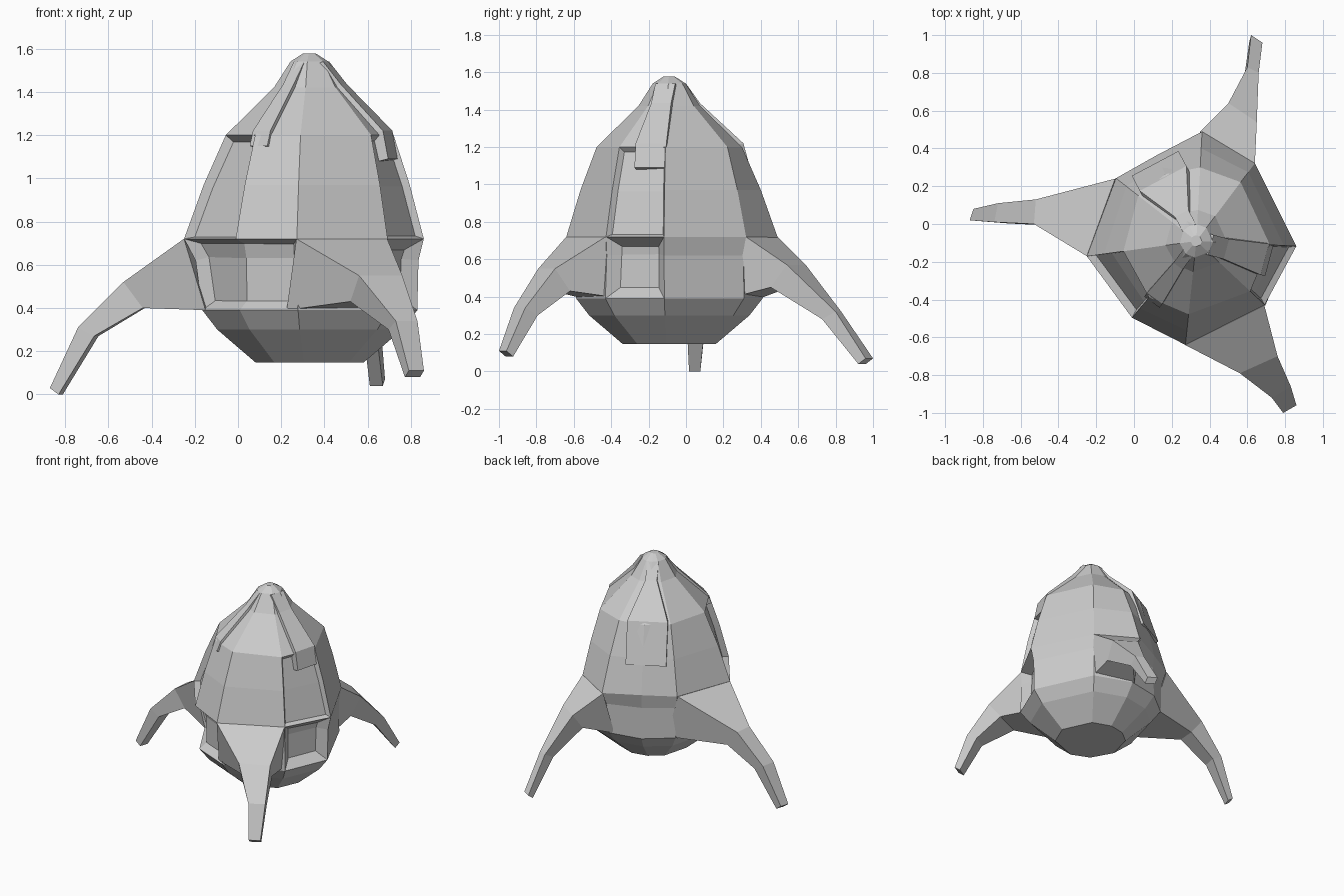
import bpy, bmesh, math
from mathutils import Vector

if "Cube" in bpy.data.objects:
    bpy.data.objects.remove(bpy.data.objects["Cube"])

CX, CY = 0.33, -0.09          # body axis
ANG = [188, 230, 264, 317, 357, 413, 447, 475, 502]
FLARE = [.585, .53, .553, .495, .53, .515, .58, .50, .54]   # radius at the hip ring
# radius, height, how far the ring follows the uneven hip outline
RINGS = [(.25, .147, 0), (.43, .30, 0), (.50, .39, 0), (.51, .62, .5), (.54, .72, 1),
         (.47, .97, .6), (.39, 1.2, 0), (.165, 1.42, 0), (.088, 1.54, 0), (.03, 1.577, 0)]


def finish(bm, name):
    bmesh.ops.recalc_face_normals(bm, faces=bm.faces)
    me = bpy.data.meshes.new(name)
    bm.to_mesh(me)
    bm.free()
    ob = bpy.data.objects.new(name, me)
    bpy.context.collection.objects.link(ob)
    return ob


def polar(a, r, z, side=0):
    a = math.radians(a)
    return Vector((CX + r * math.cos(a) - side * math.sin(a),
                   CY + r * math.sin(a) + side * math.cos(a), z))


def loft(bm, loops):
    rows = [[bm.verts.new(p) for p in lp] for lp in loops]
    n = len(rows[0])
    faces = [[bm.faces.new((a[i], a[(i + 1) % n], b[(i + 1) % n], b[i])) for i in range(n)]
             for a, b in zip(rows, rows[1:])]
    bm.faces.new(rows[0][::-1])
    bm.faces.new(rows[-1])
    return faces


# faceted pod: bowl, waist, flared shell and nose
bm = bmesh.new()
grid = loft(bm, [[polar(a, r * (1 + w * (f / .54 - 1)), z) for a, f in zip(ANG, FLARE)]
                 for r, z, w in RINGS])
bm.normal_update()


def recess(faces, edge, depth):
    bmesh.ops.inset_region(bm, faces=faces, thickness=edge, depth=-depth, use_even_offset=True)


recess([grid[k][0] for k in (4, 5)], .02, .04)           # shell panel, front left
recess([grid[k][3] for k in (4, 5)], .02, .03)           # shell panel, right
recess([grid[k][3] for k in (2, 3)], .06, .06)           # waist bay, right
recess([grid[k][s] for k in (2, 3) for s in (0, 1)], .04, .05)  # waist bay, front left
finish(bm, "pod_body")

# splayed legs: per station the two top corners (x, y each) and a height
LEGS = {
    "left_leg": [(-.25, -.17, -.10, .24, .72), (-.53, 0, -.52, .13, .52),
                 (-.74, .01, -.72, .11, .31), (-.87, .02, -.85, .08, .03)],
    "back_leg": [(.35, .49, .64, .32, .72), (.50, .64, .65, .54, .57),
                 (.60, .83, .66, .80, .32), (.62, 1.0, .68, .96, .07)],
    "front_leg": [(.27, -.64, .69, -.43, .72), (.56, -.79, .76, -.70, .55),
                  (.73, -.92, .83, -.86, .34), (.79, -1.0, .86, -.96, .11)],
}
UNDER = [(.10, .33), (.09, .12), (.075, .04), (.04, .03)]   # underside: inward, down
for name, stations in LEGS.items():
    bm = bmesh.new()
    tip = Vector(stations[-1][:2]) - Vector((CX, CY))
    inward = -tip.normalized()
    loops = []
    for (lx, ly, rx, ry, z), (ins, down) in zip(stations, UNDER):
        d = inward * ins
        loops.append([(lx, ly, z), (rx, ry, z),
                      (rx + d.x, ry + d.y, z - down), (lx + d.x, ly + d.y, z - down)])
    loft(bm, loops)
    finish(bm, name)

# nose ribs that run down the shell; each flares to a blunt lower end
# angle, top half-width, low half-width, lower radius, lower height
RIBS = {"right_rib": (345, .055, .085, .40, 1.09),
        "back_rib": (478, .04, .14, .465, .93),
        "front_rib": (234, .03, .05, .40, 1.15)}
for name, (a, top_w, low_w, low_r, low_z) in RIBS.items():
    bm = bmesh.new()
    prof = [(.08, 1.54, .05, top_w), (.165, 1.435, .08, top_w),
            (.375, 1.22, .10, low_w), (low_r, low_z, .08, low_w)]
    loft(bm, [[polar(a, r, z, -w), polar(a, r, z, w),
               polar(a, r - t, z - .02, w), polar(a, r - t, z - .02, -w)]
              for r, z, t, w in prof])
    finish(bm, name)
